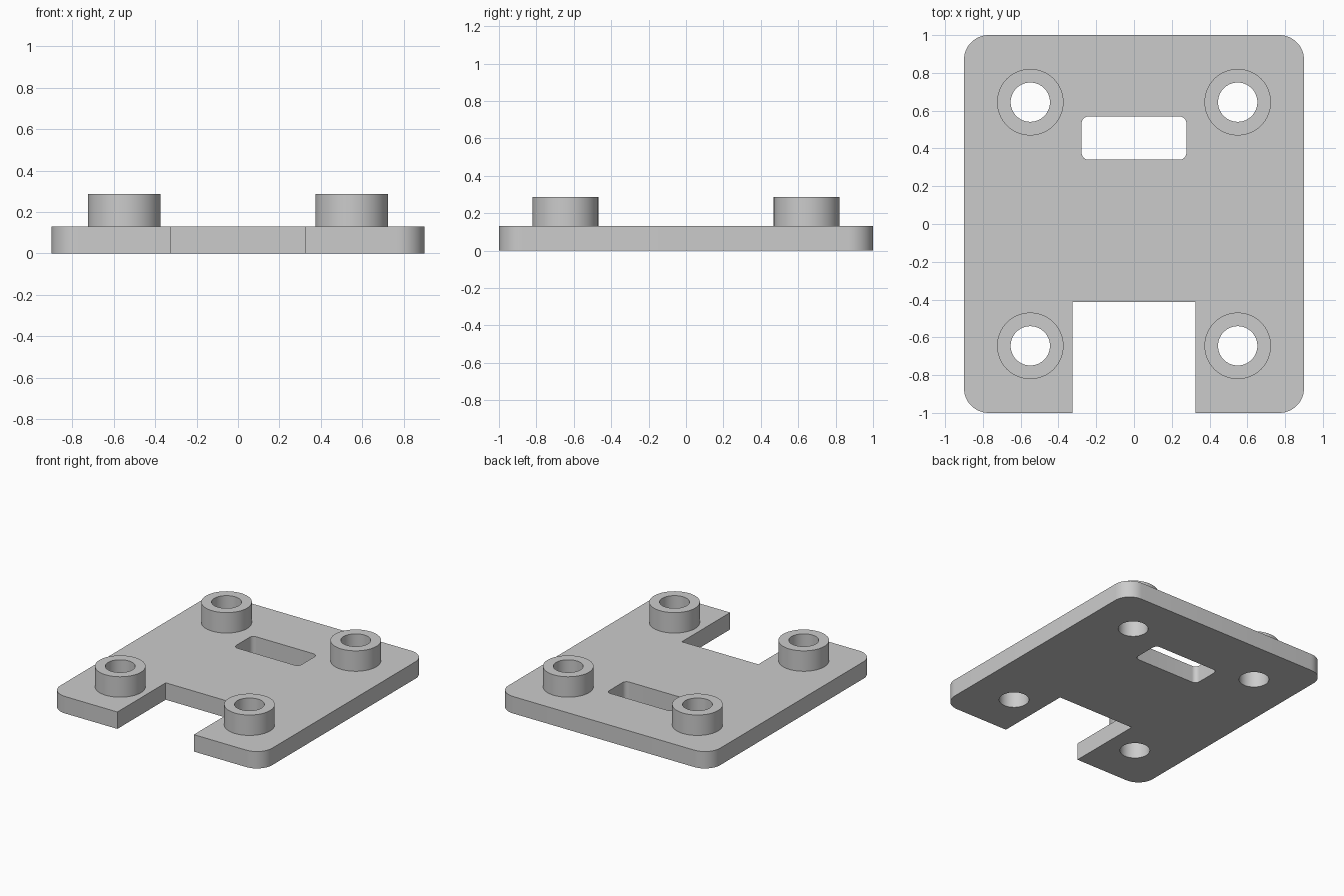
import bpy
import bmesh
from math import cos, sin, pi

if "Cube" in bpy.data.objects:
    bpy.data.objects.remove(bpy.data.objects["Cube"], do_unlink=True)

PLATE_H, TOP_H = 0.13, 0.287
HALF_W, HALF_D = 0.9, 1.0
BOSS_X, BOSS_Y, BOSS_R, HOLE_R = 0.549, 0.645, 0.176, 0.104

grey = bpy.data.materials.new("plain grey")
grey.use_nodes = True
colour = (0.6, 0.6, 0.6, 1)
grey.diffuse_color = colour
grey.node_tree.nodes["Principled BSDF"].inputs["Base Color"].default_value = colour


def arc(cx, cy, r, start, sweep, steps):
    """Points along an arc, both ends included."""
    return [(cx + r * cos(start + sweep * i / steps),
             cy + r * sin(start + sweep * i / steps)) for i in range(steps + 1)]


def circle(cx, cy, r, steps=64):
    return arc(cx, cy, r, 0, 2 * pi, steps)[:-1]


def rounded_rect(x0, x1, y0, y1, r):
    """Counter-clockwise outline, starting at the lower right corner."""
    corners = [(x1 - r, y0 + r), (x1 - r, y1 - r), (x0 + r, y1 - r), (x0 + r, y0 + r)]
    return [p for i, (cx, cy) in enumerate(corners)
            for p in arc(cx, cy, r, (i - 1) * pi / 2, pi / 2, 12)]


def extrude_loops(name, loops, z0, z1):
    """Solid from an outline and its holes, filled and extruded upward."""
    curve = bpy.data.curves.new(name, "CURVE")
    curve.dimensions = "2D"
    curve.fill_mode = "BOTH"
    curve.extrude = (z1 - z0) / 2
    for loop in loops:
        spline = curve.splines.new("POLY")
        spline.points.add(len(loop) - 1)
        for point, (x, y) in zip(spline.points, loop):
            point.co = (x, y, 0, 1)
        spline.use_cyclic_u = True
    obj = bpy.data.objects.new(name, curve)
    obj.location.z = (z0 + z1) / 2
    bpy.context.collection.objects.link(obj)
    bpy.ops.object.select_all(action="DESELECT")
    obj.select_set(True)
    bpy.context.view_layer.objects.active = obj
    bpy.ops.object.convert(target="MESH")
    obj = bpy.context.object
    bm = bmesh.new()
    bm.from_mesh(obj.data)
    bmesh.ops.remove_doubles(bm, verts=bm.verts, dist=0.0001)
    bmesh.ops.recalc_face_normals(bm, faces=bm.faces)
    bm.to_mesh(obj.data)
    bm.free()
    obj.data.materials.clear()
    obj.data.materials.append(grey)
    bpy.ops.object.shade_smooth_by_angle()
    return obj


centres = [(sx * BOSS_X, sy * BOSS_Y) for sy in (-1, 1) for sx in (-1, 1)]

# Base plate: rounded outline with a front notch, a slot and four through holes
notch = [(-0.325, -HALF_D), (-0.325, -0.413), (0.325, -0.413), (0.325, -HALF_D)]
outline = rounded_rect(-HALF_W, HALF_W, -HALF_D, HALF_D, 0.13) + notch
slot = rounded_rect(-0.277, 0.277, 0.341, 0.569, 0.035)
holes = [circle(x, y, HOLE_R) for x, y in centres]
extrude_loops("base_plate", [outline, slot] + holes, 0, PLATE_H)

# Standoffs: a hollow ring around each hole
names = ["front_right", "front_left", "back_right", "back_left"]
for name, (x, y) in zip(names, centres):
    rings = [circle(x, y, BOSS_R), circle(x, y, HOLE_R)]
    extrude_loops(name + "_standoff", rings, PLATE_H, TOP_H)
